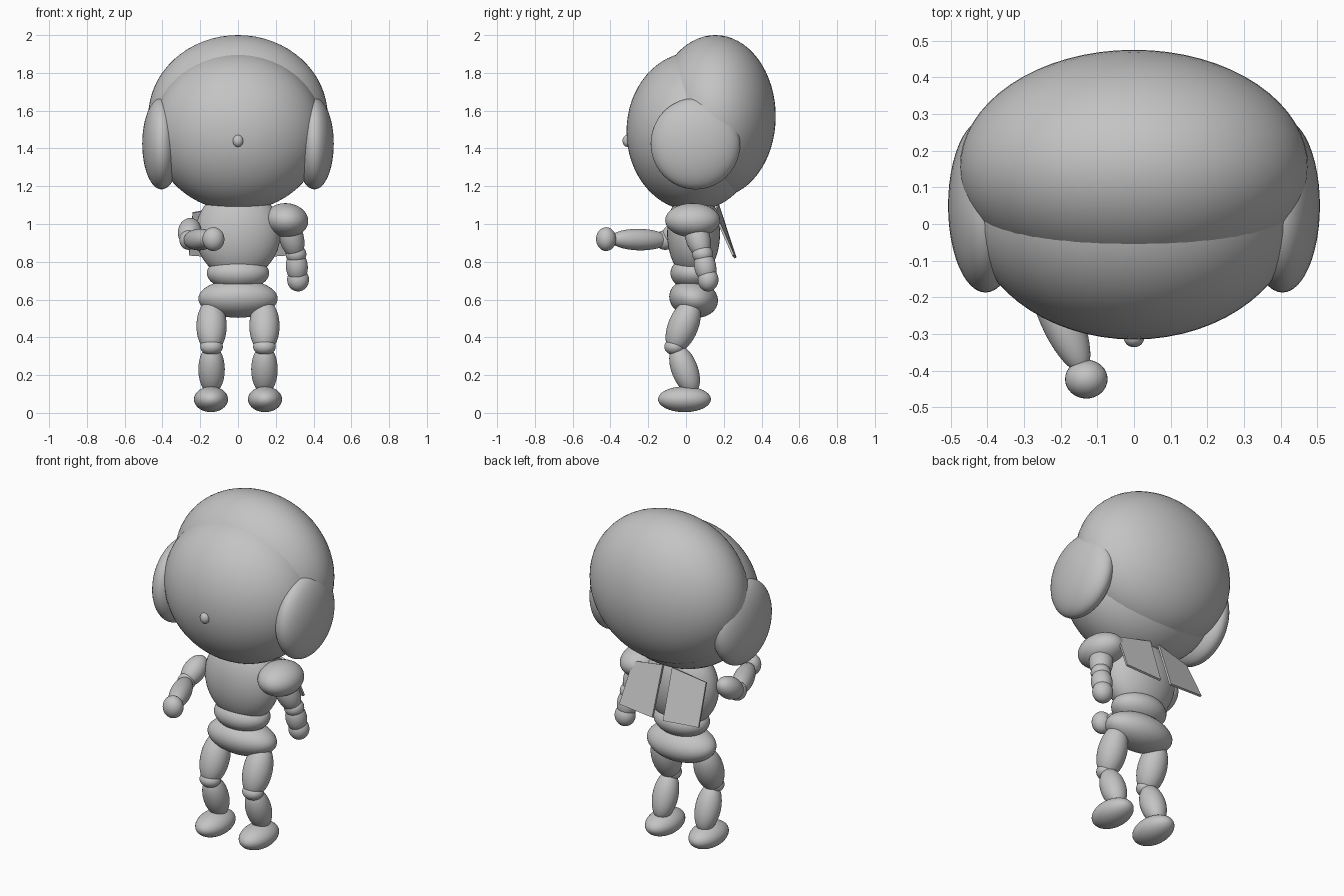
import bpy
import bmesh
from mathutils import Vector

cube = bpy.data.objects.get("Cube")
if cube:
    bpy.data.objects.remove(cube, do_unlink=True)

GREY = (0.55, 0.55, 0.55, 1.0)
mat = bpy.data.materials.new("plain grey")
mat.use_nodes = True
mat.diffuse_color = GREY
mat.node_tree.nodes["Principled BSDF"].inputs["Base Color"].default_value = GREY


def ball(name, centre, radii, segments=48):
    """Smooth ellipsoid."""
    bpy.ops.mesh.primitive_uv_sphere_add(segments=segments, ring_count=segments // 2, location=centre)
    obj = bpy.context.object
    obj.name = name
    obj.scale = radii
    obj.data.materials.append(mat)
    bpy.ops.object.shade_smooth()
    return obj


def limb(name, start, end, radius, overlap=0.03):
    """Ellipsoid stretched between two joints."""
    a, b = Vector(start), Vector(end)
    obj = ball(name, (a + b) / 2, (radius, radius, (b - a).length / 2 + overlap))
    obj.rotation_euler = (b - a).to_track_quat("Z", "Y").to_euler()
    return obj


def plate(name, corners, thickness):
    """Flat panel with a little thickness."""
    bm = bmesh.new()
    bm.faces.new([bm.verts.new(c) for c in corners])
    mesh = bpy.data.meshes.new(name)
    bm.to_mesh(mesh)
    bm.free()
    mesh.materials.append(mat)
    obj = bpy.data.objects.new(name, mesh)
    bpy.context.collection.objects.link(obj)
    solid = obj.modifiers.new("thickness", "SOLIDIFY")
    solid.thickness = thickness
    solid.offset = 0


# Head
ball("face", (0, 0.04, 1.49), (0.45, 0.355, 0.42), 64)
ball("hair", (0, 0.155, 1.57), (0.475, 0.32, 0.43), 64)
ball("nose", (0, -0.31, 1.44), (0.028, 0.026, 0.032), 24)

# Body
ball("chest", (0, 0.04, 0.95), (0.225, 0.14, 0.24))
ball("waist", (0, 0.04, 0.74), (0.165, 0.122, 0.09))
pelvis = ball("pelvis", (0, 0.04, 0.605), (0.21, 0.13, 0.10))
pelvis.rotation_euler.x = -0.2

# Mirrored parts: ears, legs and back panels
for side, s in (("left", 1), ("right", -1)):
    ball(f"{side}_ear", (s * 0.405, 0.05, 1.425), (0.102, 0.237, 0.242))
    knee = (s * 0.14, -0.06, 0.35)
    limb(f"{side}_thigh", (s * 0.14, 0.03, 0.57), knee, 0.08)
    ball(f"{side}_knee", knee, (0.06, 0.055, 0.045), 32)
    limb(f"{side}_shin", (s * 0.14, -0.045, 0.33), (s * 0.14, 0.03, 0.13), 0.07)
    ball(f"{side}_foot", (s * 0.143, -0.008, 0.072), (0.09, 0.14, 0.068))
    plate(f"{side}_back_panel", [(s * 0.03, 0.17, 1.1), (s * 0.24, 0.15, 1.06),
                                 (s * 0.26, 0.25, 0.835), (s * 0.035, 0.262, 0.82)], 0.012)

# Left arm, hanging, with shoulder pad
pad = ball("left_shoulder_pad", (0.257, 0.035, 1.02), (0.115, 0.145, 0.09))
pad.rotation_euler.y = 0.1
left_elbow, left_wrist = (0.307, 0.088, 0.84), (0.316, 0.115, 0.71)
limb("left_upper_arm", (0.258, 0.035, 1.02), left_elbow, 0.065, 0.02)
ball("left_elbow", left_elbow, (0.055, 0.055, 0.05), 32)
limb("left_forearm", left_elbow, left_wrist, 0.058, 0.02)
ball("left_hand", (0.318, 0.117, 0.705), (0.058, 0.055, 0.062), 32)

# Right arm, reaching forward
right_elbow, right_hand = (-0.262, -0.11, 0.915), (-0.13, -0.423, 0.92)
limb("right_upper_arm", (-0.25, 0.02, 1.0), right_elbow, 0.062, 0.02)
ball("right_elbow", right_elbow, (0.048, 0.055, 0.052), 32)
limb("right_forearm", right_elbow, (-0.145, -0.385, 0.92), 0.057, 0.02)
ball("right_hand", right_hand, (0.058, 0.053, 0.063), 32)
